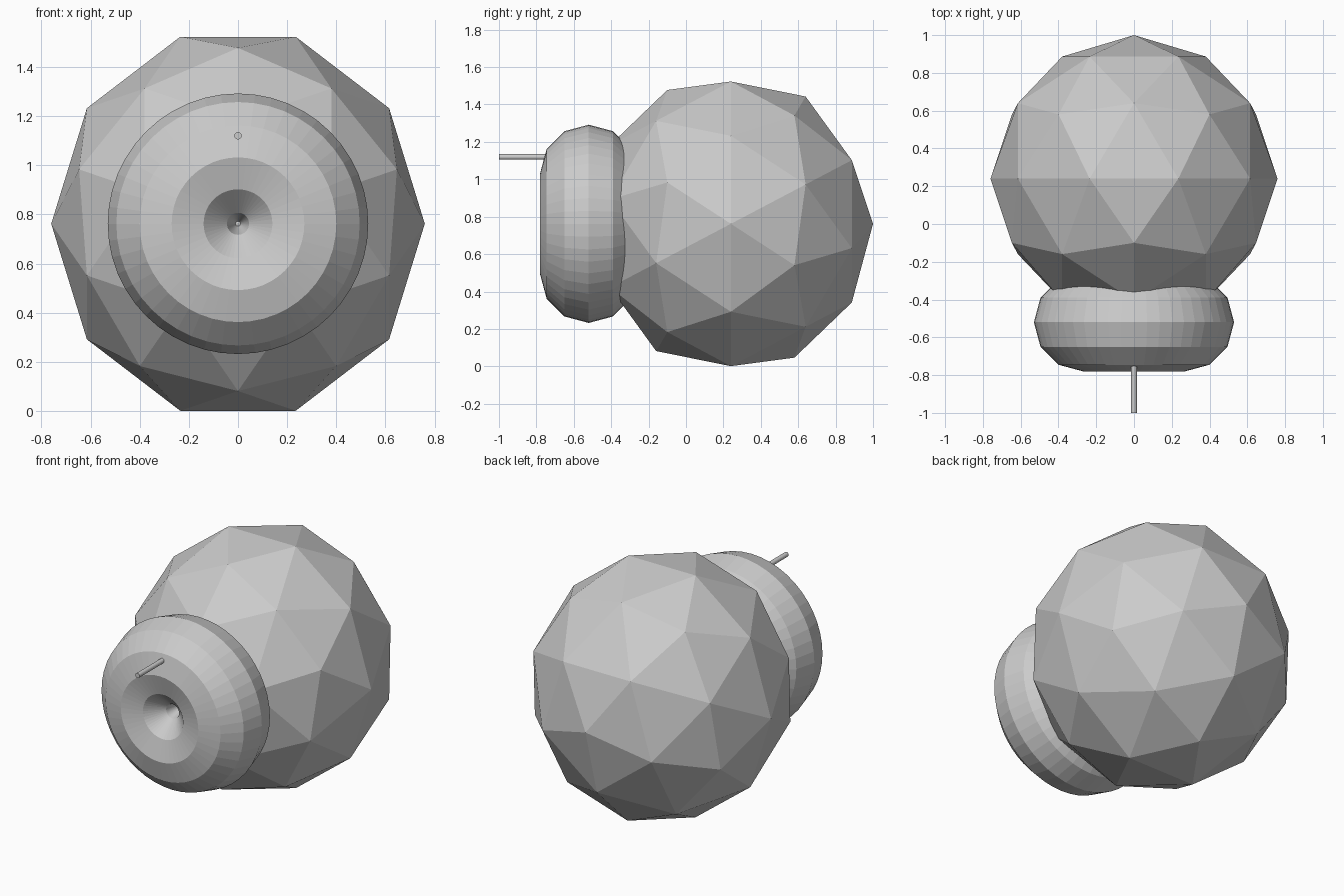
import bpy
from math import pi
from mathutils import Matrix

default = bpy.data.objects.get("Cube")
if default:
    bpy.data.objects.remove(default, do_unlink=True)

# One plain grey for every part
GREY = (0.6, 0.6, 0.6, 1)
grey = bpy.data.materials.new("plain grey")
grey.use_nodes = True
grey.diffuse_color = GREY
grey.node_tree.nodes["Principled BSDF"].inputs["Base Color"].default_value = GREY

CENTRE_Z = 0.762


def finish(name):
    """Name the newest object and give it the shared colour."""
    obj = bpy.context.object
    obj.name = name
    obj.data.materials.append(grey)
    return obj


# Faceted body: its pole points backwards, slightly narrowed in x and y
bpy.ops.mesh.primitive_ico_sphere_add(subdivisions=2, radius=0.8)
body = finish("body")
turn = Matrix(((0, -1, 0), (0, 0, 1), (-1, 0, 0))).to_4x4()
body.data.transform(Matrix.Diagonal((0.95, 0.95, 1, 1)) @ turn)
body.location = (0, 0.24, CENTRE_Z)

# Thick ring at the front, almost closed in the middle
bpy.ops.mesh.primitive_torus_add(
    major_segments=48, minor_segments=12, major_radius=0.27, minor_radius=0.26,
    location=(0, -0.52, CENTRE_Z), rotation=(pi / 2, 0, 0))
finish("front_ring")

# Thin pin sticking out of the ring
PIN_FRONT, PIN_BACK = -1.0, -0.6
bpy.ops.mesh.primitive_cylinder_add(
    vertices=32, radius=0.015, depth=PIN_BACK - PIN_FRONT,
    location=(0, (PIN_FRONT + PIN_BACK) / 2, 1.12), rotation=(pi / 2, 0, 0))
finish("pin")
